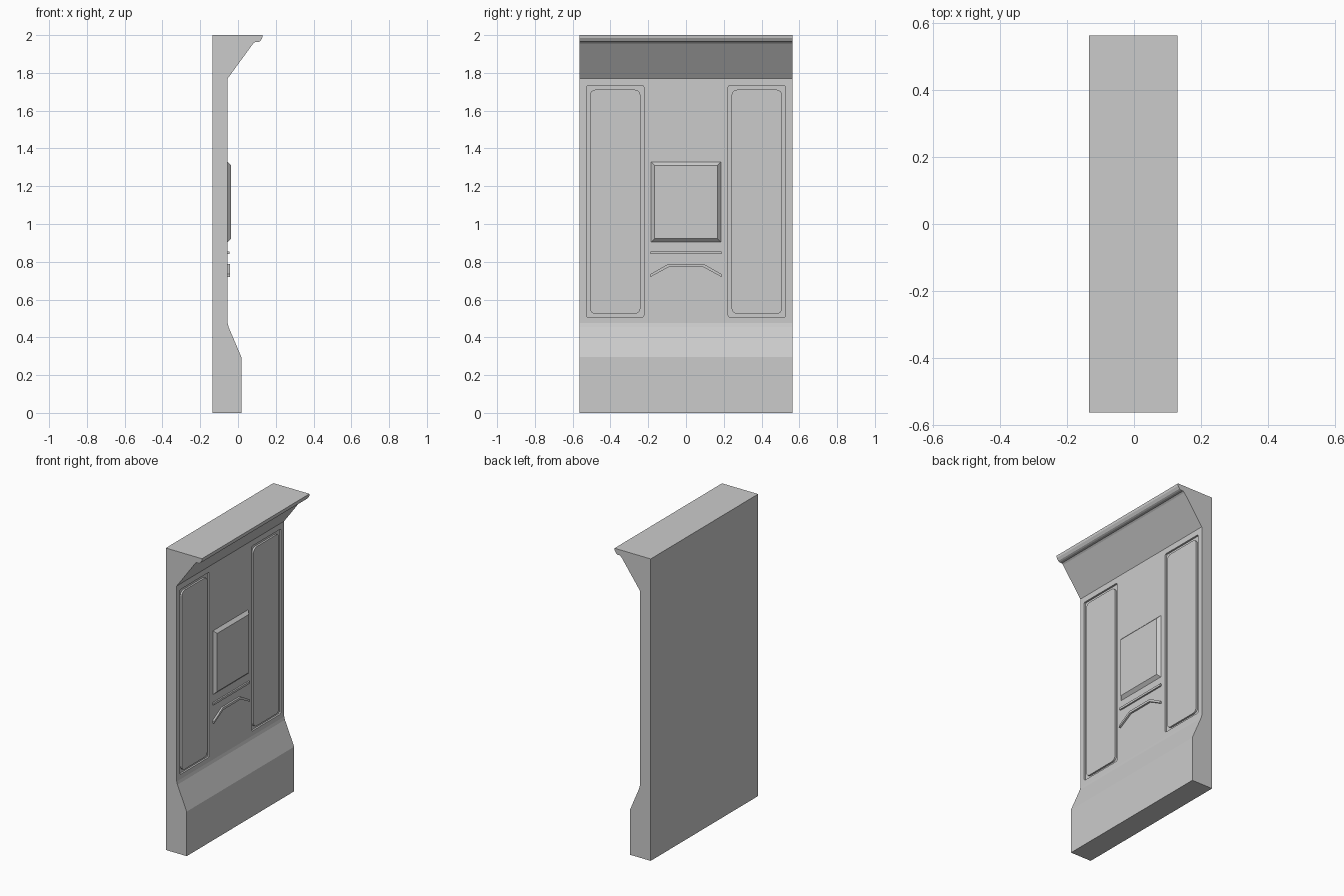
import bpy, bmesh, math

if "Cube" in bpy.data.objects:
    bpy.data.objects.remove(bpy.data.objects["Cube"])

FACE = -0.055      # x of the main wall face
HALF = 0.5625      # half width of the wall


def loft(name, ring_a, ring_b):
    """Closed solid between two matching outlines."""
    bm = bmesh.new()
    a = [bm.verts.new(p) for p in ring_a]
    b = [bm.verts.new(p) for p in ring_b]
    bm.faces.new(a)
    bm.faces.new(b)
    n = len(a)
    for i in range(n):
        j = (i + 1) % n
        bm.faces.new((a[i], a[j], b[j], b[i]))
    bmesh.ops.recalc_face_normals(bm, faces=bm.faces)
    mesh = bpy.data.meshes.new(name)
    bm.to_mesh(mesh)
    bm.free()
    obj = bpy.data.objects.new(name, mesh)
    bpy.context.collection.objects.link(obj)
    return obj


def plate(name, outline, x0, x1):
    """Outline in (y, z) extruded along x."""
    return loft(name, [(x0, y, z) for y, z in outline],
                [(x1, y, z) for y, z in outline])


def rounded_rect(y0, y1, z0, z1, r, steps=4):
    pts = []
    corners = [(y1 - r, z1 - r), (y0 + r, z1 - r), (y0 + r, z0 + r), (y1 - r, z0 + r)]
    for k, (cy, cz) in enumerate(corners):
        for s in range(steps + 1):
            t = math.pi / 2 * (k + s / steps)
            pts.append((cy + r * math.cos(t), cz + r * math.sin(t)))
    return pts


# Wall: side profile with plinth, sloped cornice and rolled lip
profile = [(-0.135, 0), (0.018, 0), (0.018, 0.295), (-0.05, 0.455), (FACE, 0.475),
           (FACE, 1.77), (0.08, 1.955), (0.09, 1.963), (0.108, 1.963),
           (0.118, 1.968), (0.128, 1.984), (0.13, 2.0), (-0.135, 2.0)]
wall = loft("wall", [(x, -HALF, z) for x, z in profile],
            [(x, HALF, z) for x, z in profile])

# Side panels: shallow recess with a rounded inset panel, leaving a groove
for side, label in ((-1, "left"), (1, "right")):
    c = side * 0.3755
    cutter = plate("recess_cutter_" + label,
                   rounded_rect(c - 0.152, c + 0.152, 0.507, 1.732, 0.008, 2),
                   FACE - 0.012, FACE + 0.05)
    cutter.hide_render = True
    mod = wall.modifiers.new("recess", 'BOOLEAN')
    mod.operation = 'DIFFERENCE'
    mod.solver = 'EXACT'
    mod.object = cutter
    bpy.context.view_layer.objects.active = wall
    bpy.ops.object.modifier_apply(modifier=mod.name)
    bpy.data.objects.remove(cutter)
    plate("side_panel_" + label,
          rounded_rect(c - 0.134, c + 0.134, 0.524, 1.711, 0.03),
          FACE - 0.014, FACE)

# Centre plaque with bevelled edge
loft("centre_plaque",
     [(FACE - 0.005, y, z) for y, z in ((-.189, .9), (.189, .9), (.189, 1.333), (-.189, 1.333))],
     [(-0.036, y, z) for y, z in ((-.166, .924), (.166, .924), (.166, 1.309), (-.166, 1.309))])

# Straight trim bar
plate("trim_bar", [(-.189, .84), (.189, .84), (.189, .854), (-.189, .854)],
      FACE - 0.005, -0.045)

# Angled trim under the bar
half = [(0.09, 0.773), (0.189, 0.719), (0.189, 0.734), (0.095, 0.788)]
left = [(-y, z) for y, z in reversed(half)]
plate("angled_trim", half + left, FACE - 0.005, -0.043)
